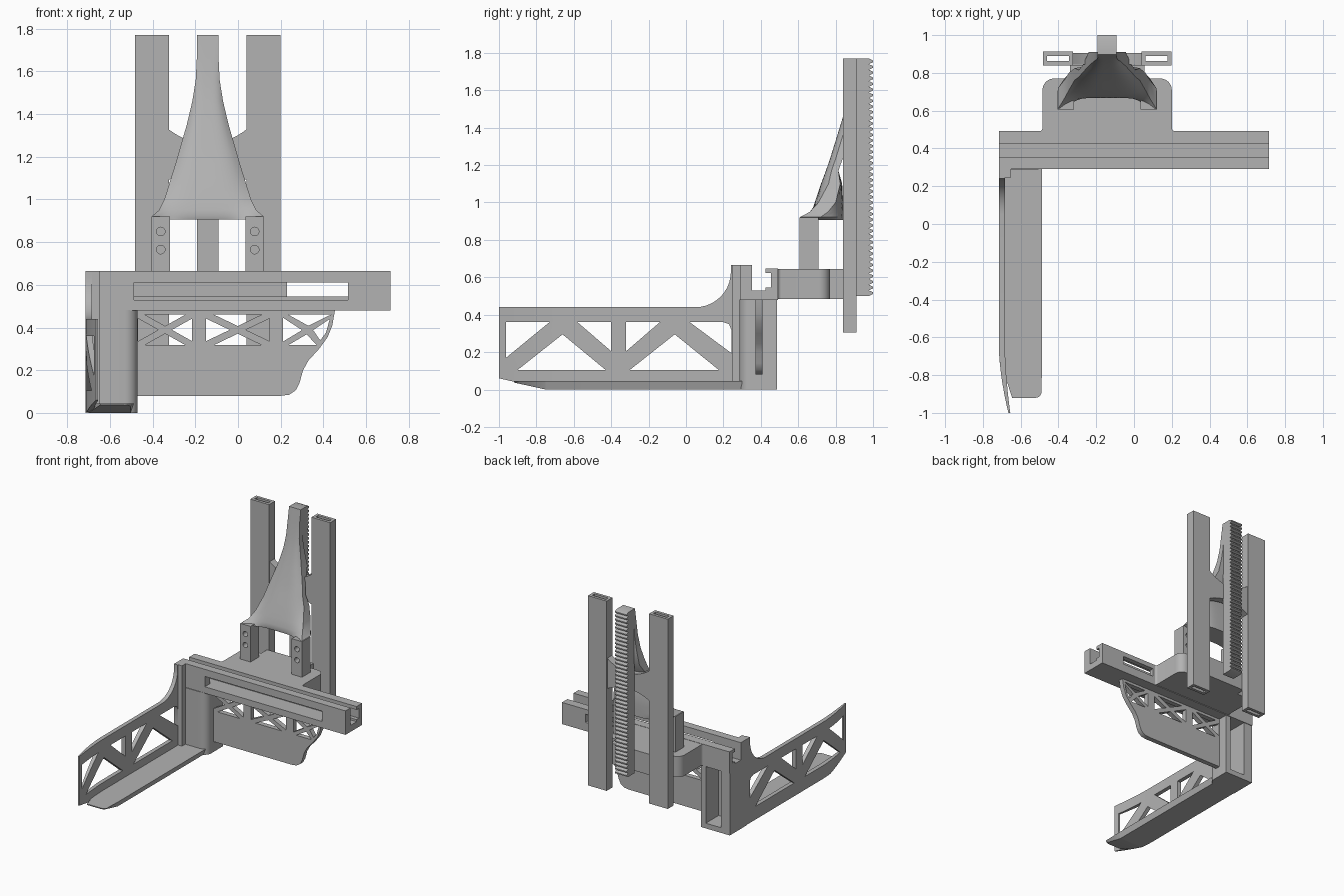
import bpy, bmesh, math
from mathutils import Vector

cube = bpy.data.objects.get("Cube")
if cube:
    bpy.data.objects.remove(cube, do_unlink=True)

grey = bpy.data.materials.new("mid_grey")
grey.use_nodes = True
grey.diffuse_color = (0.45, 0.45, 0.45, 1)
grey.node_tree.nodes["Principled BSDF"].inputs["Base Color"].default_value = (0.45, 0.45, 0.45, 1)

MID = -0.142          # centre line of the mast
AXES = {"x": lambda u, v, w: (w, u, v),
        "y": lambda u, v, w: (u, w, v),
        "z": lambda u, v, w: (u, v, w)}
parts = []


def finish(name, bm):
    bmesh.ops.remove_doubles(bm, verts=bm.verts, dist=1e-4)
    bmesh.ops.recalc_face_normals(bm, faces=bm.faces)
    mesh = bpy.data.meshes.new(name)
    bm.to_mesh(mesh)
    bm.free()
    mesh.materials.append(grey)
    ob = bpy.data.objects.new(name, mesh)
    bpy.context.collection.objects.link(ob)
    parts.append(ob)
    return ob


def plate(name, axis, lo, hi, *loops):
    """Flat outline with holes, extruded along an axis from lo to hi."""
    cu = bpy.data.curves.new(name, "CURVE")
    cu.dimensions, cu.fill_mode = "2D", "BOTH"
    cu.extrude = (hi - lo) / 2
    for loop in loops:
        sp = cu.splines.new("POLY")
        sp.points.add(len(loop) - 1)
        for p, (u, v) in zip(sp.points, loop):
            p.co = (u, v, 0, 1)
        sp.use_cyclic_u = True
    tmp = bpy.data.objects.new(name + "_outline", cu)
    bpy.context.collection.objects.link(tmp)
    bpy.context.view_layer.update()
    mesh = bpy.data.meshes.new_from_object(tmp.evaluated_get(bpy.context.evaluated_depsgraph_get()))
    bpy.data.objects.remove(tmp, do_unlink=True)
    bm = bmesh.new()
    bm.from_mesh(mesh)
    bpy.data.meshes.remove(mesh)
    for v in bm.verts:
        v.co = Vector(AXES[axis](v.co.x, v.co.y, v.co.z + (lo + hi) / 2))
    return finish(name, bm)


def rect(u0, u1, v0, v1):
    return [(u0, v0), (u1, v0), (u1, v1), (u0, v1)]


def arc(u, v, r, a0, a1, n=8):
    return [(u + r * math.cos(math.radians(a0 + (a1 - a0) * i / n)),
             v + r * math.sin(math.radians(a0 + (a1 - a0) * i / n))) for i in range(n + 1)]


def box(name, x0, x1, y0, y1, z0, z1):
    return plate(name, "z", z0, z1, rect(x0, x1, y0, y1))


# Mast: two hollow uprights, the feet and the toothed rack
for side, s in (("right", -1), ("left", 1)):
    x = MID + s * 0.261
    plate(side + "_upright", "z", 0.305, 1.77, rect(x - 0.08, x + 0.08, 0.84, 0.912),
          rect(x - 0.058, x + 0.058, 0.862, 0.89))
    f = MID + s * 0.22
    plate(side + "_foot", "y", 0.607, 0.708, rect(f - 0.044, f + 0.044, 0.64, 0.92),
          arc(f, 0.85, 0.02, 0, 345, 23), arc(f, 0.765, 0.02, 0, 345, 23))

teeth = 42
pitch = (1.77 - 0.5) / teeth
rack = [(0.9, 1.77), (0.9, 0.5)]
for i in range(teeth):
    z = 0.5 + i * pitch
    rack += [(0.978, z), (1.0, z + pitch * 0.35), (1.0, z + pitch * 0.65)]
rack.append((0.978, 1.77))
plate("toothed_rack", "x", MID - 0.05, MID + 0.05, rack)

# Flared horn: z, half width, front y, back y, front bow at the sides, back bow
rows = [(0.907, 0.215, 0.672, 0.84, -0.055, -0.1), (0.922, 0.26, 0.668, 0.84, -0.058, -0.12),
        (0.95, 0.228, 0.672, 0.84, -0.01, -0.08), (1.0, 0.203, 0.688, 0.84, 0.02, -0.04),
        (1.1, 0.172, 0.722, 0.835, 0.04, -0.01), (1.17, 0.15, 0.748, 0.815, 0.03, 0),
        (1.24, 0.13, 0.772, 0.84, 0.03, 0), (1.35, 0.098, 0.806, 0.91, 0.03, 0),
        (1.46, 0.072, 0.84, 0.91, 0.02, 0), (1.56, 0.056, 0.862, 0.91, 0.008, 0),
        (1.66, 0.051, 0.88, 0.91, 0, 0), (1.77, 0.05, 0.897, 0.91, 0, 0)]
bm = bmesh.new()
rings = []
N = 16
for z, hw, yf, yb, df, db in rows:
    us = [-1 + 2 * i / N for i in range(N + 1)]
    ring = [bm.verts.new((MID + hw * u, yf + df * u ** 4, z)) for u in us]
    ring += [bm.verts.new((MID + hw * u, yb + db * u ** 4, z)) for u in reversed(us)]
    rings.append(ring)
for a, b in zip(rings, rings[1:]):
    for i in range(len(a)):
        j = (i + 1) % len(a)
        bm.faces.new((a[i], a[j], b[j], b[i]))
for ring in (rings[0], rings[-1]):
    for i in range(N):
        bm.faces.new((ring[i], ring[i + 1], ring[-2 - i], ring[-1 - i]))
finish("flared_horn", bm)

# Waisted brace tying the uprights together
top, low = [], []
for i in range(17):
    u = -1 + i / 8
    top.append((MID + 0.185 * u, 1.26 + 0.07 * u * u))
    low.append((MID + 0.185 * u, 1.14 - 0.05 * u * u))
plate("mast_brace", "y", 0.845, 0.905, top + low[::-1])

# Carriage block with rounded corners and flared roots
block = arc(0.22, 0.51, 0.02, 270, 180, 4) + arc(0.14, 0.71, 0.06, 0, 90)
block += arc(-0.424, 0.71, 0.06, 90, 180) + arc(-0.504, 0.51, 0.02, 0, -90, 4)
block += [(-0.504, 0.47), (0.22, 0.47)]
plate("carriage_block", "z", 0.485, 0.645, block)
box("carriage_tab", -0.34, 0.055, 0.75, 0.842, 0.485, 0.645)

# Channel rail with slotted walls
plate("rail_front_wall", "y", 0.29, 0.352, rect(-0.715, 0.715, 0.48, 0.665),
      rect(-0.487, 0.515, 0.53, 0.61))
plate("rail_back_wall", "y", 0.455, 0.492, rect(-0.715, 0.715, 0.48, 0.647),
      rect(0.23, 0.515, 0.546, 0.61))
box("rail_floor", -0.715, 0.715, 0.345, 0.46, 0.48, 0.53)
box("rail_floor_step", -0.715, 0.715, 0.425, 0.46, 0.525, 0.546)
box("rail_lip", -0.715, 0.715, 0.425, 0.46, 0.622, 0.647)

# Corner post, open at the back
post = [(-0.715, 0.487), (-0.715, 0.285)] + arc(-0.53, 0.345, 0.06, -90, 0) + [(-0.47, 0.487)]
plate("post_base", "z", 0, 0.04, post)
plate("corner_post", "z", 0.04, 0.482, post + [(-0.51, 0.487), (-0.51, 0.33), (-0.64, 0.33), (-0.64, 0.487)])
box("post_corner_rib", -0.713, -0.65, 0.245, 0.3, 0.03, 0.665)

# Skirt with cross braced windows
def cross_holes(u0, u1, v0, v1, t=0.018):
    cu, cv = (u0 + u1) / 2, (v0 + v1) / 2
    su, sv = t * (u1 - u0) / (v1 - v0), t
    return [[(u0 + su, v1), (u1 - su, v1), (cu, cv + sv)],
            [(u0 + su, v0), (cu, cv - sv), (u1 - su, v0)],
            [(u0, v0 + sv), (u0, v1 - sv), (cu - su, cv)],
            [(u1, v0 + sv), (cu + su, cv), (u1, v1 - sv)]]


skirt = [(-0.48, 0.485), (-0.48, 0.08), (0.2, 0.08), (0.24, 0.085), (0.27, 0.105), (0.288, 0.14),
         (0.305, 0.2), (0.33, 0.245), (0.38, 0.3), (0.42, 0.355), (0.442, 0.41), (0.455, 0.485)]
end_holes = [[(0.236, 0.46), (0.435, 0.46), (0.33, 0.408)], [(0.236, 0.318), (0.322, 0.368), (0.368, 0.318)],
             [(0.212, 0.335), (0.212, 0.445), (0.3, 0.388)], [(0.352, 0.388), (0.43, 0.44), (0.412, 0.375), (0.385, 0.34)]]
plate("braced_skirt", "y", 0.372, 0.41, skirt, *cross_holes(-0.468, -0.215, 0.318, 0.46),
      *cross_holes(-0.15, 0.148, 0.318, 0.46), *end_holes)

# Long side wall with truss windows, its nose curving inward
wall = [(-1, 0.06), (-0.75, 0.003), (0.29, 0.003), (0.29, 0.665), (0.24, 0.665)]
wall += arc(0.05, 0.63, 0.19, 0, -90, 10) + [(-1, 0.44)]
windows = [[(-0.962, 0.36), (-0.73, 0.36), (-0.962, 0.17)],
           [(-0.9, 0.105), (-0.66, 0.295), (-0.43, 0.105)],
           [(-0.58, 0.36), (-0.4, 0.36), (-0.4, 0.205)],
           [(-0.32, 0.36), (-0.14, 0.36), (-0.32, 0.205)],
           [(-0.3, 0.105), (-0.06, 0.295), (0.175, 0.105)],
           [(0.02, 0.36), (0.2, 0.36), (0.23, 0.35), (0.242, 0.32), (0.242, 0.195)]]
ob = plate("truss_side_wall", "x", -0.715, -0.683, wall, *windows)
bm = bmesh.new()
bm.from_mesh(ob.data)
for i in range(7):
    bmesh.ops.bisect_plane(bm, geom=bm.verts[:] + bm.edges[:] + bm.faces[:],
                           plane_co=(0, -0.65 - i * 0.05, 0), plane_no=(0, 1, 0))
for v in bm.verts:
    t = max(0, (-0.65 - v.co.y) / 0.35)
    v.co.x += (0.05 if v.co.x < -0.7 else 0.028) * t ** 1.7
bm.to_mesh(ob.data)
bm.free()

# Shelf along the wall, its front edge swept up and its free corner eased
ob = plate("long_shelf", "z", 0, 0.045, [(-0.7, 0.3), (-0.7, -0.75), (-0.645, -0.92)]
           + arc(-0.52, -0.89, 0.03, -90, 0, 5) + [(-0.487, -0.75), (-0.487, 0.3)])
bm = bmesh.new()
bm.from_mesh(ob.data)
bmesh.ops.bisect_plane(bm, geom=bm.verts[:] + bm.edges[:] + bm.faces[:],
                       plane_co=(0, -0.75, 0), plane_no=(0, 1, 0))
for v in bm.verts:
    if v.co.z < 0.02:
        v.co.z += max(0, -0.75 - v.co.y) * 0.22
        if v.co.x > -0.55:
            v.co.x -= 0.015
bm.to_mesh(ob.data)
bm.free()

# Smooth the rounded surfaces and keep the edges sharp
bpy.ops.object.select_all(action="DESELECT")
for ob in parts:
    ob.select_set(True)
bpy.context.view_layer.objects.active = parts[0]
bpy.ops.object.shade_smooth_by_angle(angle=math.radians(35))
